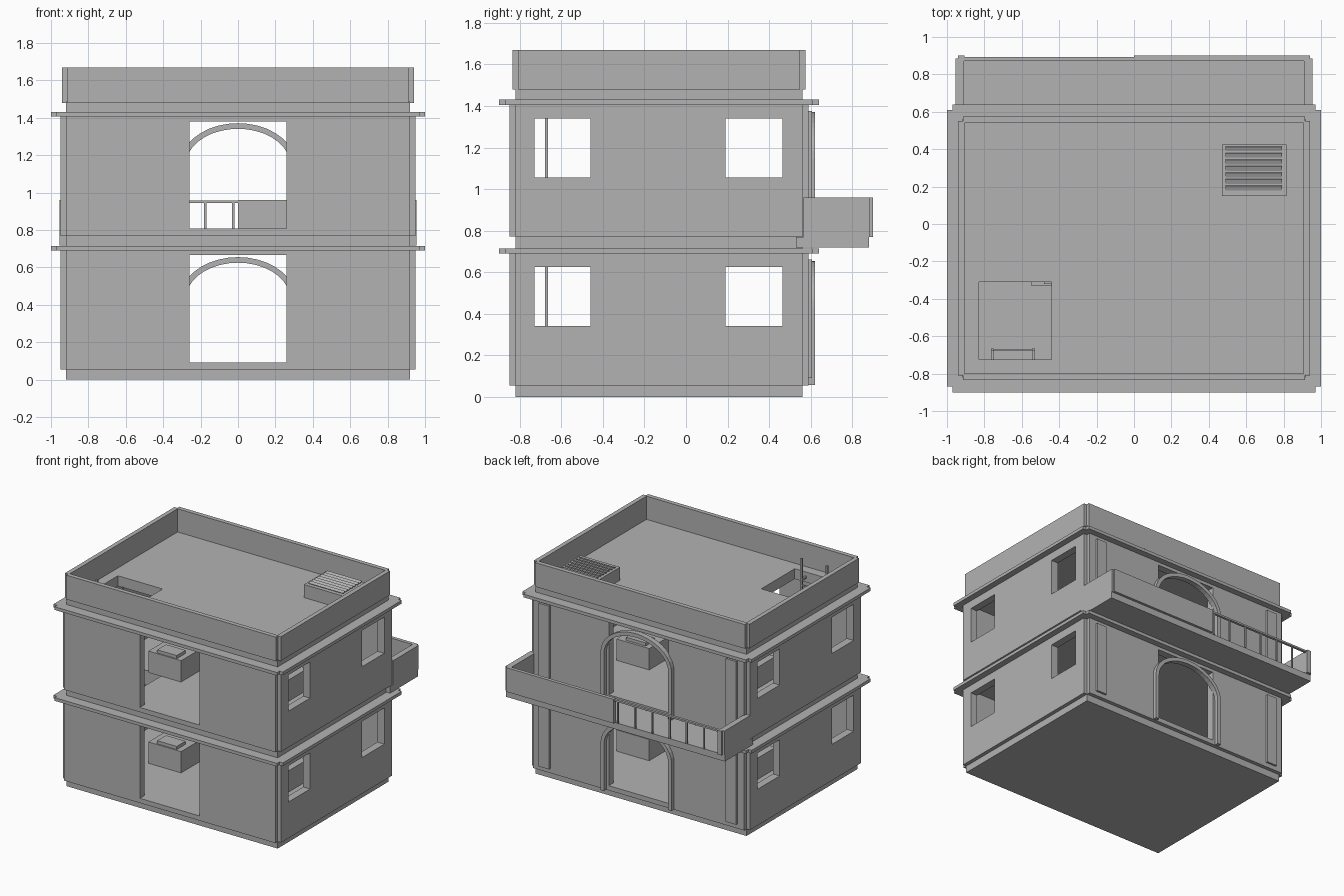
import bpy, bmesh, math
from mathutils import Matrix

cube = bpy.data.objects.get("Cube")
if cube:
    bpy.data.objects.remove(cube)

# One plain grey for the whole building
grey = bpy.data.materials.new("plain grey")
grey.use_nodes = True
GREY = (0.45, 0.45, 0.45, 1)
grey.diffuse_color = GREY
grey.node_tree.nodes["Principled BSDF"].inputs["Base Color"].default_value = GREY

MID_Y = -0.13      # centre of the building in depth
FLOOR = 0.716      # height from one storey to the next


def finish(name, bm):
    bmesh.ops.recalc_face_normals(bm, faces=bm.faces)
    mesh = bpy.data.meshes.new(name)
    bm.to_mesh(mesh)
    bm.free()
    mesh.materials.append(grey)
    ob = bpy.data.objects.new(name, mesh)
    bpy.context.collection.objects.link(ob)
    return ob


def add_box(bm, x, y, z, tilt=0):
    size = [b - a for a, b in (x, y, z)]
    mid = [(a + b) / 2 for a, b in (x, y, z)]
    m = Matrix.Translation(mid) @ Matrix.Rotation(tilt, 4, 'X') @ Matrix.Diagonal((*size, 1))
    bmesh.ops.create_cube(bm, size=1, matrix=m)


def boxes(name, specs):
    bm = bmesh.new()
    for s in specs:
        add_box(bm, *s)
    return finish(name, bm)


def prism(name, half_x, half_y, z0, z1, notch=0.0):
    """Upright block whose four corners are stepped in by the notch."""
    pts = []
    for sx, sy in ((1, 1), (-1, 1), (-1, -1), (1, -1)):
        corner = [(half_x, half_y - notch), (half_x - notch, half_y - notch), (half_x - notch, half_y)]
        if not notch:
            corner = corner[:1]
        if sx * sy < 0:
            corner.reverse()
        pts += [(sx * x, MID_Y + sy * y) for x, y in corner]
    bm = bmesh.new()
    face = bm.faces.new([bm.verts.new((x, y, z0)) for x, y in pts])
    top = bmesh.ops.extrude_face_region(bm, geom=[face])["geom"]
    bmesh.ops.translate(bm, vec=(0, 0, z1 - z0), verts=[v for v in top if isinstance(v, bmesh.types.BMVert)])
    return finish(name, bm)


def cut(ob, *specs):
    for spec in specs:
        cutter = boxes("cutter", [spec])
        cutter.hide_render = True
        mod = ob.modifiers.new("cut", 'BOOLEAN')
        mod.operation, mod.solver, mod.object = 'DIFFERENCE', 'EXACT', cutter
        bpy.context.view_layer.objects.active = ob
        bpy.ops.object.modifier_apply(modifier=mod.name)
        bpy.data.objects.remove(cutter)


def arch(name, base, spring, y0, y1):
    """Elliptical arch band on straight legs."""
    def edge(a, b):
        arc = [(a * math.cos(t), spring + b * math.sin(t))
               for t in (math.pi * i / 18 for i in range(19))]
        return [(a, base)] + arc + [(-a, base)]
    bm = bmesh.new()
    rows = [[bm.verts.new((x, y, z)) for x, z in edge(a, b)]
            for a, b, y in ((0.31, 0.225, y0), (0.31, 0.225, y1), (0.28, 0.195, y1), (0.28, 0.195, y0))]
    for k in range(4):
        r, s = rows[k], rows[(k + 1) % 4]
        for i in range(len(r) - 1):
            bm.faces.new((r[i], r[i + 1], s[i + 1], s[i]))
    for end in (0, -1):
        bm.faces.new([r[end] for r in rows])
    return finish(name, bm)


hatch = ((-0.83, -0.44), (-0.725, -0.31))
prism("plinth", 0.92, 0.69, 0, 0.055)

# Two storeys with a shared layout
for level, label in enumerate(("lower", "upper")):
    h = level * FLOOR
    walls = prism(label + "_walls", 0.95, 0.72, 0.055 + h, 0.69 + h, 0.03)
    room = ((-0.89, 0.89), (-0.79, 0.53), (0.092 + h, 0.8 + h))
    doors = ((-0.26, 0.26), (-1, 0.8), (0.092 + h, 0.665 + h))
    windows = [((-1.2, 1.2), y, (0.34 + h, 0.625 + h)) for y in ((-0.73, -0.46), (0.19, 0.465))]
    cut(walls, room, doors, *windows)
    if level:
        cut(walls, (*hatch, (0.7, 0.9)))

    # Projecting ledge and set-back band above each storey
    ledge = prism(label + "_ledge", 1.0, 0.77, 0.69 + h, 0.715 + h, 0.03)
    band = prism(label + "_band", 0.92, 0.69, 0.715 + h, 0.771 + h)
    for part in (ledge, band):
        cut(part, (*hatch, (0.6 + h, 0.9 + h)))

    # Rear door arch and thin rear pilasters
    arch(label + "_rear_arch", 0.057 + h, 0.43 + h, 0.58, 0.622)
    boxes(label + "_rear_pilasters",
          [(sorted((s * 0.77, s * 0.86)), (0.58, 0.606), (0.09 + h, 0.66 + h)) for s in (-1, 1)])

    # Low cabinets with a raised pad, turned half way round on the other side
    for s, side in ((-1, "right"), (1, "left")):
        def span(a, b, c=0):
            return sorted((c + s * a, c + s * b))
        boxes(f"{label}_{side}_cabinet", [(span(0.265, 0.55), (-0.33, 0.08), (0.09 + h, 0.26 + h))])
        boxes(f"{label}_{side}_pad",
              [(span(0.31, 0.48), span(0.08, 0.19, MID_Y), (0.255 + h, 0.285 + h))])

# Parapet around the flat roof
parapet = prism("parapet", 0.94, 0.705, 1.48, 1.67, 0.025)
cut(parapet, ((-0.905, 0.905), (-0.8, 0.54), (1.4, 1.8)))

# Roof vent with tilted slats
boxes("roof_vent", [((0.47, 0.815), (0.15, 0.425), (1.48, 1.59))])
boxes("vent_slats", [((0.49, 0.79), (0.18 + i * 0.035, 0.205 + i * 0.035), (1.592, 1.6), 0.4)
                     for i in range(7)])

# Ladder through both hatches
rails = [((x, x + 0.015), (-0.68, -0.665), (0.09, 1.615)) for x in (-0.765, -0.545)]
rungs = [((-0.76, -0.54), (-0.677, -0.668), (z, z + 0.01)) for z in (0.2 + 0.1 * i for i in range(13))]
brackets = [((x, x + 0.015), (-0.73, -0.67), (z, z + 0.015)) for x in (-0.765, -0.545) for z in (0.74, 1.44)]
boxes("ladder", rails + rungs + brackets)

# Rear balcony: half solid wall, half open railing
boxes("balcony_floor", [((-0.955, 0.955), (0.53, 0.88), (0.718, 0.77))])
wall_z = (0.77, 0.96)
boxes("balcony_side_walls", [(sorted((s * 0.91, s * 0.955)), (0.565, 0.885), wall_z) for s in (-1, 1)])
boxes("balcony_rear_wall", [((0, 0.94), (0.872, 0.9), wall_z)])
boxes("balcony_corner_return", [((-0.94, -0.905), (0.872, 0.9), wall_z)])
posts = [((x - 0.006, x + 0.006), (0.876, 0.888), (0.77, 0.95))
         for x in (-0.025 - 0.15 * i for i in range(6))]
boxes("balcony_railing", posts + [((-0.91, 0.0), (0.872, 0.892), (0.943, 0.957))])
